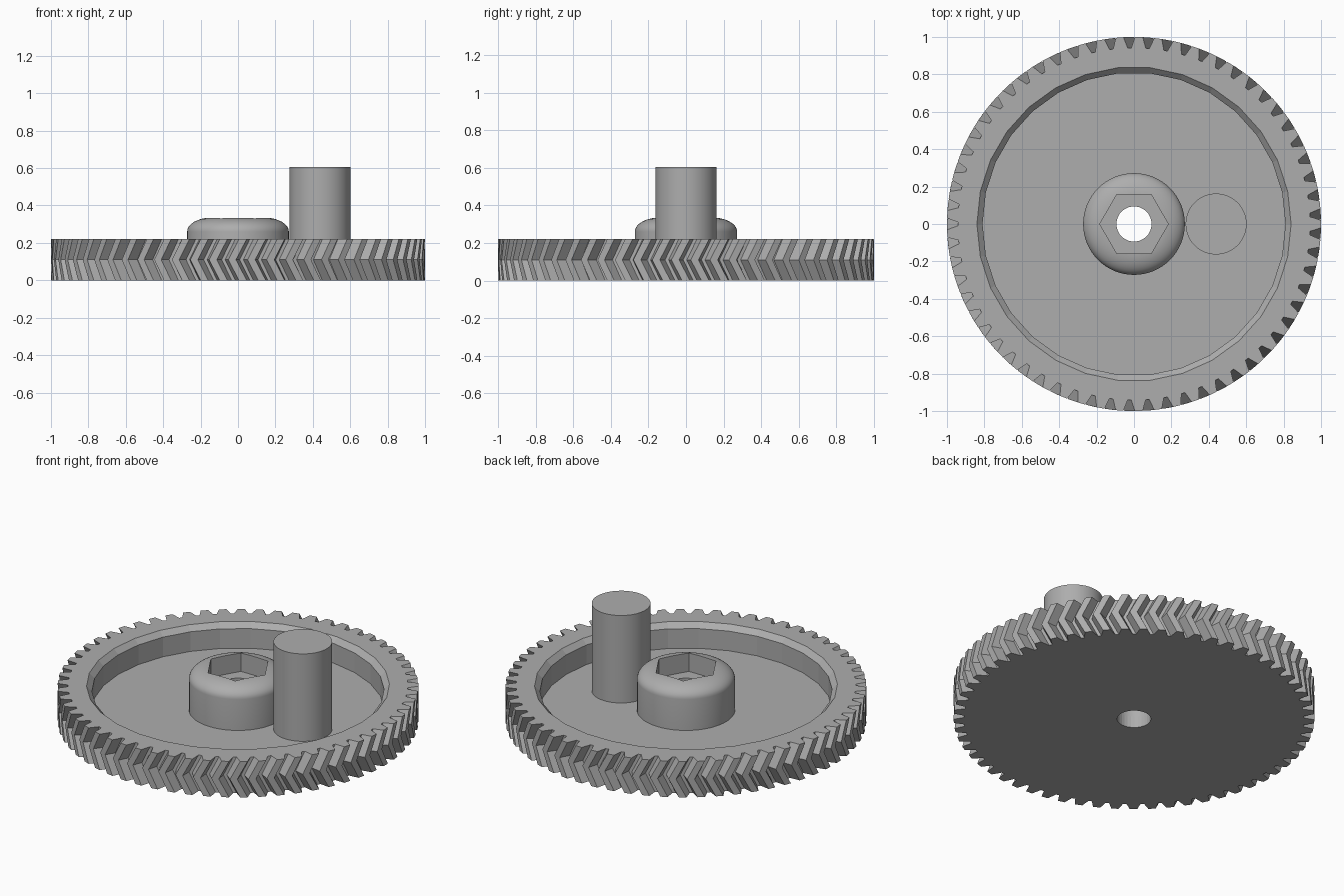
import bpy, bmesh, math

cube = bpy.data.objects.get("Cube")
if cube:
    bpy.data.objects.remove(cube, do_unlink=True)

TEETH = 61
HEIGHT = 0.22
FLOOR = 0.07

grey = bpy.data.materials.new("plain grey")
grey.use_nodes = True
colour = (0.42, 0.42, 0.42, 1)
grey.diffuse_color = colour
grey.node_tree.nodes["Principled BSDF"].inputs["Base Color"].default_value = colour


def stack(name, rings):
    """Solid skinned through a list of equal rings, capped at both ends."""
    bm = bmesh.new()
    loops = [[bm.verts.new(p) for p in ring] for ring in rings]
    n = len(loops[0])
    for low, high in zip(loops, loops[1:]):
        for i in range(n):
            j = (i + 1) % n
            bm.faces.new((low[i], low[j], high[j], high[i]))
    bm.faces.new(loops[0][::-1])
    bm.faces.new(loops[-1])
    mesh = bpy.data.meshes.new(name)
    bm.to_mesh(mesh)
    bm.free()
    mesh.materials.append(grey)
    obj = bpy.data.objects.new(name, mesh)
    bpy.context.collection.objects.link(obj)
    return obj


def circle(r, z, n, x=0):
    return [(x + r * math.cos(math.tau * i / n), r * math.sin(math.tau * i / n), z)
            for i in range(n)]


def lathe(name, profile, n, x=0):
    return stack(name, [circle(r, z, n, x) for r, z in profile])


def cut(obj, *cutters):
    bpy.context.view_layer.objects.active = obj
    for cutter in cutters:
        mod = obj.modifiers.new("cut", "BOOLEAN")
        mod.operation = "DIFFERENCE"
        mod.solver = "EXACT"
        mod.object = cutter
        bpy.ops.object.modifier_apply(modifier=mod.name)


def smooth(obj):
    bpy.ops.object.select_all(action="DESELECT")
    obj.select_set(True)
    bpy.context.view_layer.objects.active = obj
    bpy.ops.object.shade_smooth_by_angle(angle=math.radians(30))


# Herringbone gear: the middle outline is twisted against the two ends
def tooth_ring(z, twist):
    pitch = math.tau / TEETH
    shape = ((-0.4, 0.942), (-0.2, 1), (0.2, 1), (0.4, 0.942))
    return [(r * math.cos(a), r * math.sin(a), z)
            for i in range(TEETH) for f, r in shape
            for a in [(i + f) * pitch + twist]]


twist = math.radians(200 / TEETH)
gear = stack("gear_wheel", [tooth_ring(0, 0), tooth_ring(HEIGHT / 2, -twist),
                            tooth_ring(HEIGHT, 0)])

# Hub with a rounded shoulder
R, TOP, BEND, RISE = 0.272, 0.335, 0.13, 0.075
shoulder = [(R - BEND * (1 - math.cos(t)), TOP - RISE * (1 - math.sin(t)))
            for t in (math.pi / 2 * k / 10 for k in range(11))]
hub = lathe("hub", [(R, FLOOR - 0.01)] + shoulder, 64)

# Cutters: chamfered recess, shaft bore and nut pocket
recess = lathe("recess_cutter", [(0.81, FLOOR), (0.81, 0.19), (0.87, 0.25)], 30)
bore = lathe("bore_cutter", [(0.094, -0.1), (0.094, 0.5)], 30)
pocket = lathe("nut_pocket_cutter", [(0.183, 0.22), (0.183, 0.5)], 6)
cut(gear, recess, bore)
cut(hub, pocket, bore)
for cutter in (recess, bore, pocket):
    bpy.data.objects.remove(cutter, do_unlink=True)
smooth(hub)

# Handle post standing on the recessed floor
post = lathe("handle_post", [(0.163, FLOOR - 0.01), (0.163, 0.605)], 48, x=0.439)
smooth(post)
